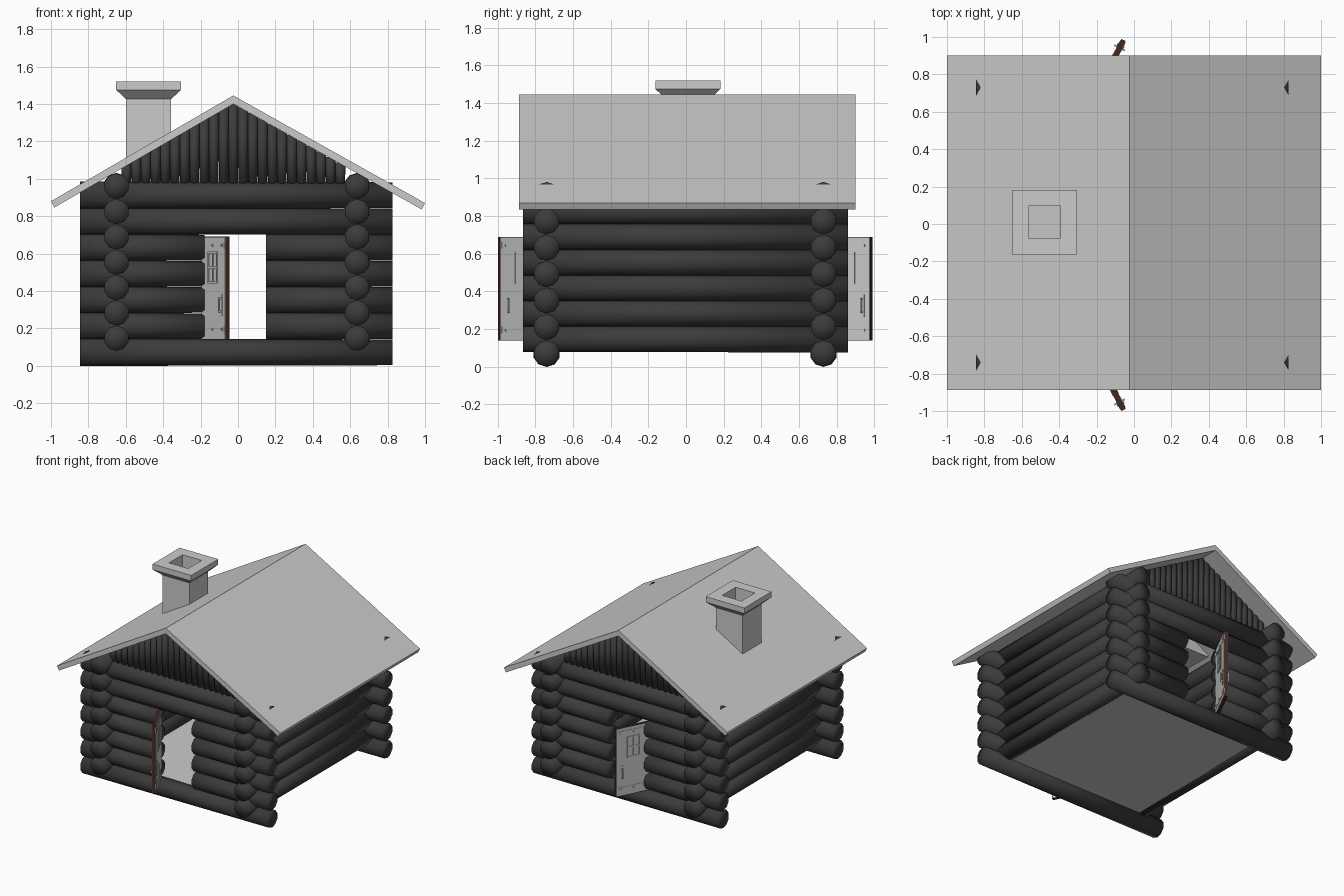
import bpy, bmesh, math
from mathutils import Matrix, Vector

if "Cube" in bpy.data.objects:
    bpy.data.objects.remove(bpy.data.objects["Cube"])


def material(name, rgb):
    m = bpy.data.materials.new(name)
    m.diffuse_color = (*rgb, 1)
    m.use_nodes = True
    m.node_tree.nodes["Principled BSDF"].inputs["Base Color"].default_value = m.diffuse_color
    return m


DARK = material("dark_log", (0.045, 0.045, 0.045))
BROWN = material("door_brown", (0.06, 0.02, 0.012))


def finish(name, bm, mat=None, smooth=False):
    bmesh.ops.recalc_face_normals(bm, faces=bm.faces)
    me = bpy.data.meshes.new(name)
    bm.to_mesh(me)
    bm.free()
    for p in me.polygons:
        p.use_smooth = smooth
    if mat:
        me.materials.append(mat)
    ob = bpy.data.objects.new(name, me)
    bpy.context.collection.objects.link(ob)
    return ob


def log(bm, a, b, r1, r2, sides=10):
    a, b = Vector(a), Vector(b)
    d = b - a
    rot = d.to_track_quat('Z', 'Y').to_matrix().to_4x4()
    bmesh.ops.create_cone(bm, cap_ends=True, cap_tris=True, segments=sides,
                          radius1=r1, radius2=r2, depth=d.length,
                          matrix=Matrix.Translation((a + b) / 2) @ rot)


def box(bm, lo, hi, mtx=Matrix.Identity(4)):
    lo, hi = Vector(lo), Vector(hi)
    m = mtx @ Matrix.Translation((lo + hi) / 2) @ Matrix.Diagonal((*(hi - lo), 1))
    bmesh.ops.create_cube(bm, size=1, matrix=m)


X0, X1 = -0.845, 0.825
FRONT_Y, BACK_Y = -0.74, 0.73
RIDGE_X, SLOPE = -0.025, 0.565

# front and back walls: full logs, with the middle four rows split by a doorway
for name, y in (("front_wall_logs", FRONT_Y), ("back_wall_logs", BACK_Y)):
    bm = bmesh.new()
    for i in range(7):
        z = 0.072 + 0.14 * i
        if 1 <= i <= 4:
            log(bm, (X0, y, z), (-0.18, y, z), 0.073, 0.068)
            log(bm, (0.15, y, z), (X1, y, z), 0.072, 0.069)
        else:
            log(bm, (X0, y, z), (X1, y, z), 0.073, 0.069)
    finish(name, bm, DARK, True)

# side walls
for name, x in (("left_wall_logs", -0.65), ("right_wall_logs", 0.637)):
    bm = bmesh.new()
    for i in range(7):
        z = 0.147 + 0.1355 * i
        log(bm, (x, -0.865, z), (x, 0.86, z), 0.068, 0.071)
    finish(name, bm, DARK, True)

# gable posts reaching up to the underside of the roof
for name, y in (("front_gable_posts", FRONT_Y), ("back_gable_posts", BACK_Y)):
    bm = bmesh.new()
    for k in range(-11, 12):
        x = RIDGE_X + 0.052 * k
        top = 1.41 - SLOPE * abs(x - RIDGE_X)
        log(bm, (x, y, 0.965), (x, y, top), 0.025, 0.028, 8)
    finish(name, bm, DARK, True)

# floor
bm = bmesh.new()
box(bm, (-0.65, FRONT_Y, 0.09), (0.637, BACK_Y, 0.125))
finish("floor", bm)

# roof: folded profile extruded along y
profile = [(-1, 0.88), (RIDGE_X, 1.445), (1, 0.87),
           (0.982, 0.836), (RIDGE_X, 1.4), (-0.982, 0.846)]
bm = bmesh.new()
face = bm.faces.new([bm.verts.new((x, -0.887, z)) for x, z in profile])
ext = bmesh.ops.extrude_face_region(bm, geom=[face])
bmesh.ops.translate(bm, vec=(0, 1.787, 0),
                    verts=[v for v in ext["geom"] if isinstance(v, bmesh.types.BMVert)])
finish("roof", bm)

# chimney: square rings lofted up the outside and down the flue
bm = bmesh.new()
rings = []
for h, z in ((0.12, 1.05), (0.12, 1.425), (0.173, 1.475), (0.173, 1.52),
             (0.086, 1.52), (0.086, 1.1)):
    rings.append([bm.verts.new((-0.478 + sx * h, 0.01 + sy * h, z))
                  for sx, sy in ((-1, -1), (1, -1), (1, 1), (-1, 1))])
for a, b in zip(rings, rings[1:]):
    for i in range(4):
        j = (i + 1) % 4
        bm.faces.new((a[i], a[j], b[j], b[i]))
bm.faces.new(rings[0])
bm.faces.new(rings[-1])
finish("chimney", bm)

# open doors; local x runs from hinge to free edge, the back one is mirrored
L, T = 0.285, 0.012
for name, y, s in (("front", FRONT_Y, -1), ("back", BACK_Y, 1)):
    m = Matrix.Translation((-0.185, y, 0)) @ Matrix.Rotation(s * math.radians(63), 4, 'Z')
    bm = bmesh.new()
    box(bm, (0, -T, 0.14), (L, T, 0.69), m)
    finish(name + "_door", bm, BROWN)

    bm = bmesh.new()
    for side in (-1, 1):
        def plate(u0, u1, z0, z1, d0, d1):
            ys = sorted((side * d0, side * d1))
            box(bm, (u0, ys[0], z0), (u1, ys[1], z1), m)
        # face sheet
        plate(0.003, L - 0.003, 0.143, 0.687, T, T + 0.002)
        # four-pane window frame
        for u in (0.09, 0.14, 0.19):
            plate(u - 0.005, u + 0.005, 0.44, 0.61, T, T + 0.006)
        for z in (0.445, 0.525, 0.605):
            plate(0.085, 0.195, z - 0.005, z + 0.005, T, T + 0.006)
        # hinge bands with bolts
        for z in (0.195, 0.645):
            plate(0.0, L - 0.01, z - 0.018, z + 0.018, T, T + 0.004)
            for u in (0.04, 0.14, 0.25):
                a = m @ Vector((u, side * T, z))
                b = m @ Vector((u, side * (T + 0.009), z))
                log(bm, a, b, 0.008, 0.006, 8)
        # handle plate and grip
        plate(0.225, 0.25, 0.265, 0.385, T, T + 0.005)
        plate(0.233, 0.242, 0.285, 0.365, T + 0.014, T + 0.02)
        for z in (0.29, 0.36):
            plate(0.233, 0.242, z - 0.005, z + 0.005, T, T + 0.016)
    finish(name + "_door_fittings", bm)
